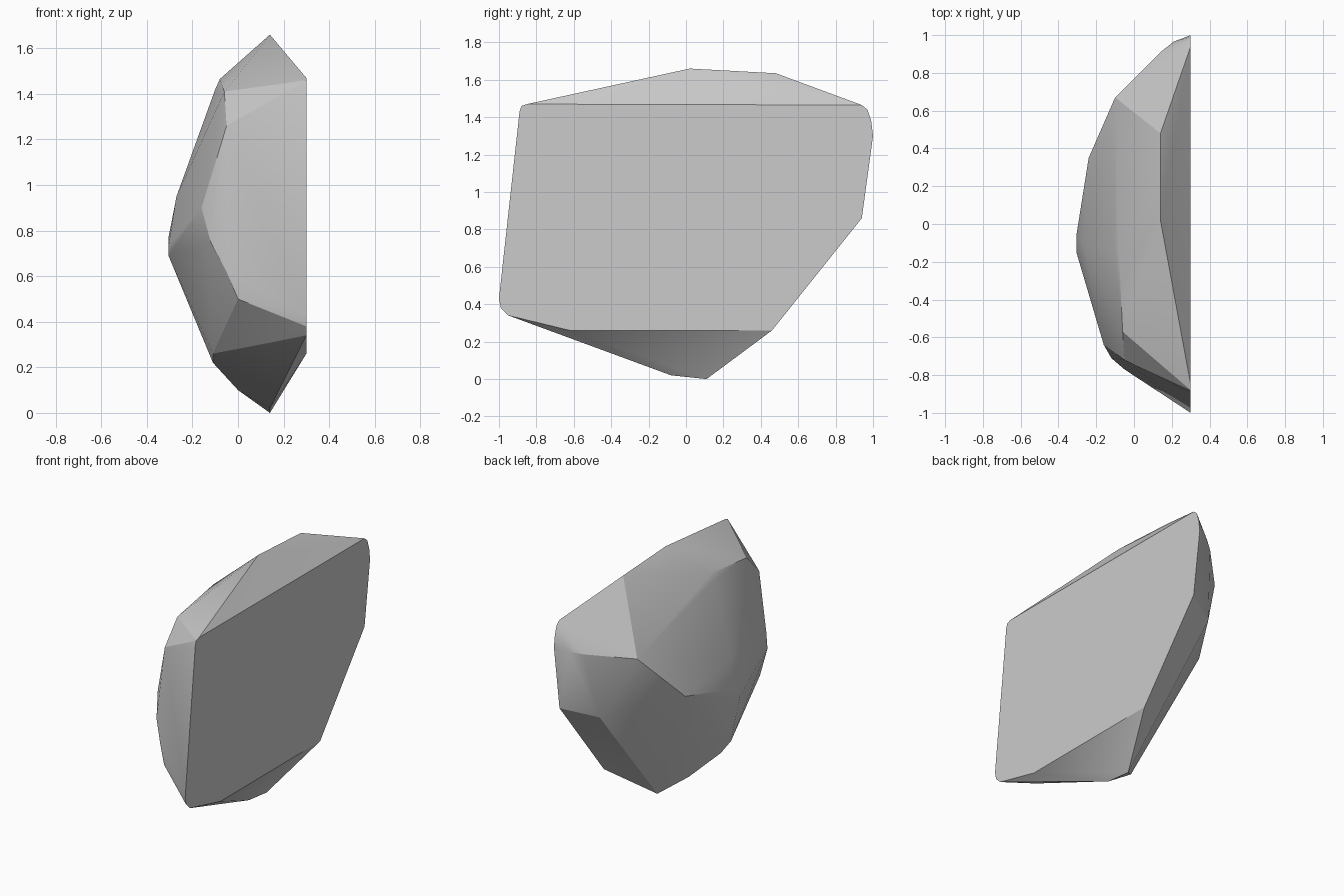
import bpy, bmesh, math

# Flat cut face of the stone: outline (y, z) on the plane x = 0.3
FLAT_X = 0.30
outline = [(-0.85, 1.47), (0.94, 1.465), (0.97, 1.44), (0.99, 1.38), (1.0, 1.3),
           (0.94, 0.86), (0.46, 0.26), (-0.62, 0.26), (-0.95, 0.34), (-0.99, 0.38),
           (-1.0, 0.43), (-0.89, 1.43), (-0.88, 1.46)]

# Top ridge and bottom tip
ridge = [(0.14, 0.02, 1.66), (0.14, 0.48, 1.635), (0.14, 0.11, 0.0), (0.14, -0.08, 0.02)]

# Corners of the rough chipped side
rough = [(-0.08, -0.15, 1.465), (-0.10, -0.15, 1.42), (-0.06, -0.57, 1.41),
         (-0.05, -0.72, 1.26), (-0.10, 0.67, 1.20), (0.14, 0.91, 1.26),
         (0.21, 0.965, 1.28), (-0.24, 0.35, 0.86), (-0.27, -0.10, 0.95),
         (-0.305, -0.06, 0.77), (-0.305, -0.15, 0.73), (-0.305, -0.15, 0.69),
         (-0.16, -0.64, 0.90), (-0.12, -0.71, 0.75), (-0.05, -0.77, 0.62),
         (0.0, -0.80, 0.50), (0.08, 0.82, 0.81), (-0.11, -0.33, 0.26),
         (-0.11, -0.22, 0.22), (0.0, -0.03, 0.10), (0.15, -0.78, 0.31),
         (0.22, -0.87, 0.335)]

# Wrap all corners in one convex skin
bm = bmesh.new()
for p in [(FLAT_X, y, z) for y, z in outline] + ridge + rough:
    bm.verts.new(p)
hull = bmesh.ops.convex_hull(bm, input=bm.verts)
loose = [v for v in bm.verts if not v.link_faces]
bmesh.ops.delete(bm, geom=loose, context='VERTS')
bmesh.ops.dissolve_limit(bm, angle_limit=math.radians(1.5), verts=bm.verts, edges=bm.edges)
bmesh.ops.recalc_face_normals(bm, faces=bm.faces)

mesh = bpy.data.meshes.new("rock")
bm.to_mesh(mesh)
bm.free()
rock = bpy.data.objects.new("rock", mesh)
bpy.context.collection.objects.link(rock)

# Soft chips, crisp edge around the flat face
bpy.context.view_layer.objects.active = rock
rock.select_set(True)
bpy.ops.object.shade_smooth_by_angle(angle=math.radians(18))
